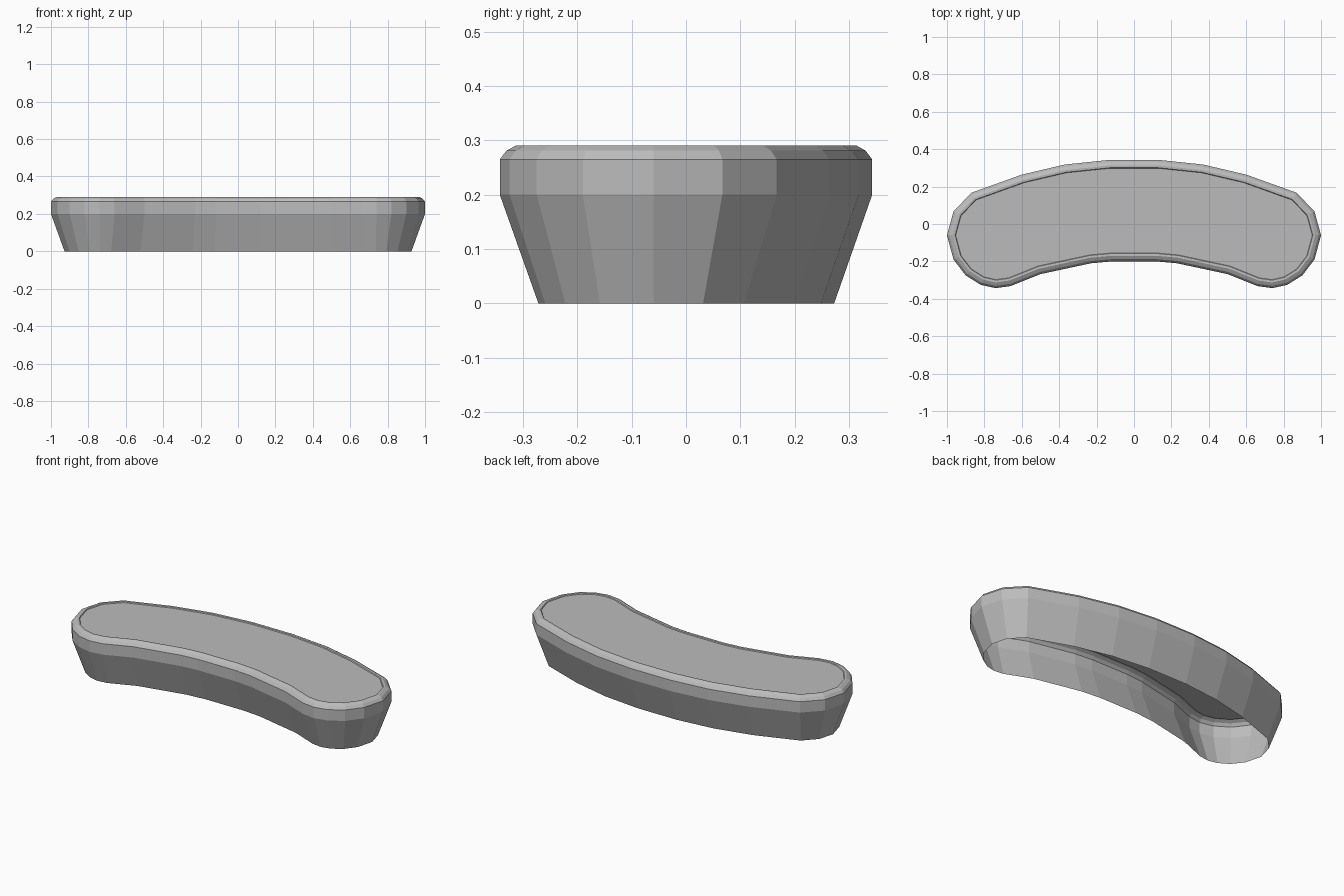
import bpy, bmesh
from mathutils import Vector

if "Cube" in bpy.data.objects:
    bpy.data.objects.remove(bpy.data.objects["Cube"])

grey = bpy.data.materials.new("plain grey")
grey.diffuse_color = (0.5, 0.5, 0.5, 1)
grey.use_nodes = True
grey.node_tree.nodes["Principled BSDF"].inputs["Base Color"].default_value = grey.diffuse_color

# Right half of the curved bean outline, from back centre round to front centre
half = [(0.13, 0.343), (0.37, 0.318), (0.6, 0.264), (0.87, 0.167), (0.965, 0.067),
        (1.0, -0.06), (0.965, -0.19), (0.9, -0.275), (0.82, -0.325), (0.74, -0.343),
        (0.66, -0.332), (0.5, -0.268), (0.23, -0.21), (0.12, -0.2)]
outline = [Vector(p) for p in half] + [Vector((-x, y)) for x, y in reversed(half)]


def inset(points, d):
    """Move a clockwise outline inward by d with mitred corners."""
    out = []
    for i, p in enumerate(points):
        a = (p - points[i - 1]).normalized()
        b = (points[(i + 1) % len(points)] - p).normalized()
        na, nb = Vector((a.y, -a.x)), Vector((b.y, -b.x))
        n = (na + nb).normalized()
        out.append(p + n * d / max(n.dot(na), 0.5))
    return out


def build(name, rings, cap):
    """Loft inset rings (inset, height); optionally close the last ring."""
    bm = bmesh.new()
    loops = [[bm.verts.new((p.x, p.y, z)) for p in inset(outline, d)] for d, z in rings]
    n = len(outline)
    for lo, hi in zip(loops, loops[1:]):
        for i in range(n):
            j = (i + 1) % n
            bm.faces.new((lo[j], lo[i], hi[i], hi[j]))
    if cap:
        bm.faces.new(list(reversed(loops[-1])))
    bmesh.ops.triangulate(bm, faces=bm.faces[:])
    me = bpy.data.meshes.new(name)
    bm.to_mesh(me)
    bm.free()
    me.materials.append(grey)
    ob = bpy.data.objects.new(name, me)
    bpy.context.collection.objects.link(ob)


# Tapered side wall, open underneath
build("side_wall", [(0.07, 0), (0, 0.2), (0, 0.265)], False)
# Rounded rim and the flat top set just inside it
build("rounded_top", [(0, 0.265), (0.012, 0.281), (0.03, 0.291), (0.042, 0.29),
                      (0.045, 0.285)], True)
